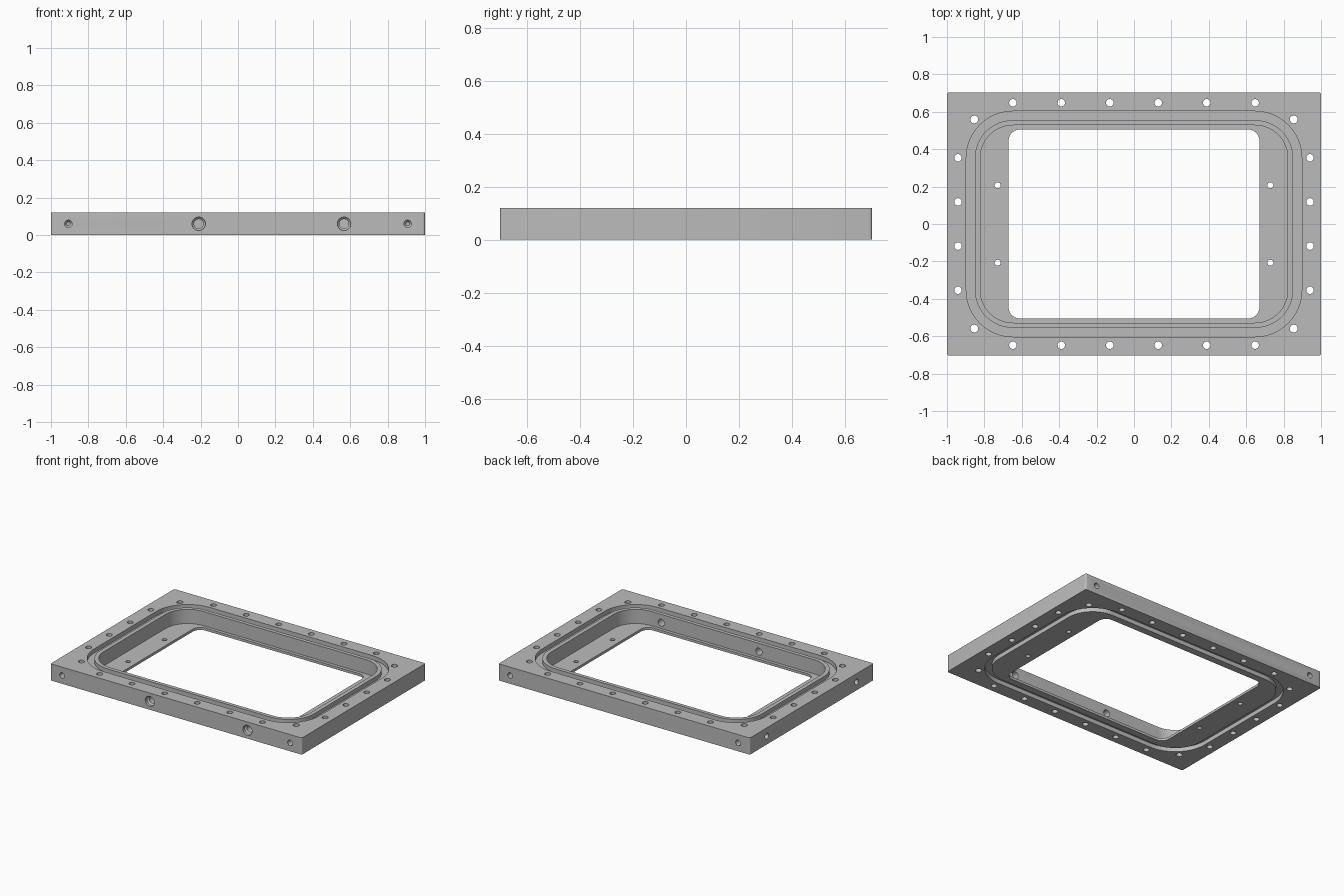
import bpy, bmesh, math
from mathutils import Vector

cube = bpy.data.objects.get("Cube")
if cube:
    bpy.data.objects.remove(cube, do_unlink=True)

HEIGHT = 0.12
metal = bpy.data.materials.new("grey_metal")
metal.use_nodes = True
grey = (0.5, 0.5, 0.5, 1)
metal.diffuse_color = grey
metal.node_tree.nodes["Principled BSDF"].inputs["Base Color"].default_value = grey


def rounded_loop(hx, hy, r, z, steps=16):
    """Rounded rectangle outline at height z."""
    points = []
    for i, (sx, sy) in enumerate([(1, 1), (-1, 1), (-1, -1), (1, -1)]):
        for k in range(steps + 1):
            a = (i + k / steps) * math.pi / 2
            points.append(Vector((sx * (hx - r) + r * math.cos(a),
                                  sy * (hy - r) + r * math.sin(a), z)))
    return points


def loft(bm, loops, cyclic=False):
    """Skin a row of outlines; cap the ends, or close it into a ring."""
    rings = [[bm.verts.new(p) for p in loop] for loop in loops]
    pairs = list(zip(rings, rings[1:]))
    if cyclic:
        pairs.append((rings[-1], rings[0]))
    else:
        bm.faces.new(rings[0])
        bm.faces.new(rings[-1])
    for a, b in pairs:
        n = len(a)
        for i in range(n):
            j = (i + 1) % n
            bm.faces.new((a[i], a[j], b[j], b[i]))


def drill(bm, start, direction, stations, sides=24):
    """Round cutter given as (depth, radius) stations along a direction."""
    d = Vector(direction)
    u = d.orthogonal().normalized()
    v = d.cross(u)
    loft(bm, [[Vector(start) + d * depth
               + radius * (u * math.cos(t) + v * math.sin(t))
               for t in (math.tau * k / sides for k in range(sides))]
              for depth, radius in stations])


def make_object(name, bm):
    bmesh.ops.recalc_face_normals(bm, faces=bm.faces)
    mesh = bpy.data.meshes.new(name)
    bm.to_mesh(mesh)
    bm.free()
    mesh.materials.append(metal)
    obj = bpy.data.objects.new(name, mesh)
    bpy.context.collection.objects.link(obj)
    return obj


def prism(bm, hx, hy, r, z0, z1, steps=16):
    loft(bm, [rounded_loop(hx, hy, r, z, steps) for z in (z0, z1)])


# Solid block with slightly eased corners
bm = bmesh.new()
prism(bm, 1, 0.703, 0.012, 0, HEIGHT, 4)
frame = make_object("flange_frame", bm)
cutters = []

# Deep pocket, leaving a thin floor
bm = bmesh.new()
prism(bm, 0.822, 0.528, 0.175, 0.018, 0.2)
cutters.append(make_object("pocket_cutter", bm))

# Window through the floor
bm = bmesh.new()
prism(bm, 0.671, 0.505, 0.06, -0.1, 0.1)
cutters.append(make_object("window_cutter", bm))

# Seal grooves on the top and bottom
bm = bmesh.new()
for z0, z1 in ((-0.05, 0.03), (HEIGHT - 0.03, HEIGHT + 0.05)):
    outer, inner = (0.897, 0.603, 0.25), (0.851, 0.555, 0.203)
    loft(bm, [rounded_loop(*outer, z0), rounded_loop(*outer, z1),
              rounded_loop(*inner, z1), rounded_loop(*inner, z0)], cyclic=True)
cutters.append(make_object("groove_cutter", bm))

# Vertical bolt holes round the rim and in the floor ledges
bm = bmesh.new()
spots = []
for s in (-1, 1):
    spots += [(0.259 * (k - 2.5), s * 0.648, 0.02) for k in range(6)]
    spots += [(s * 0.941, 0.236 * (k - 1.5), 0.02) for k in range(4)]
    for t in (-1, 1):
        spots += [(s * 0.854, t * 0.559, 0.021), (s * 0.729, t * 0.207, 0.016)]
for x, y, r in spots:
    drill(bm, (x, y, -0.1), (0, 0, 1), [(0, r), (0.4, r)])
cutters.append(make_object("bolt_hole_cutter", bm))

# Blind side holes and the two ports through the front wall
bm = bmesh.new()
mid = HEIGHT / 2
blind = [(-0.05, 0.02), (0.05, 0.02), (0.065, 0.01)]
for s in (-1, 1):
    drill(bm, (s * 0.907, -0.703, mid), (0, 1, 0), blind)
    drill(bm, (s * 0.907, 0.703, mid), (0, -1, 0), blind)
    drill(bm, (-1, s * 0.51, mid), (1, 0, 0), blind)
for x in (-0.21, 0.567):
    drill(bm, (x, -0.703, mid), (0, 1, 0),
          [(-0.05, 0.036), (0.02, 0.036), (0.03, 0.025), (0.22, 0.025)])
cutters.append(make_object("side_hole_cutter", bm))

# Cut everything, then discard the cutters
for cutter in cutters:
    cutter.hide_render = True
    mod = frame.modifiers.new(cutter.name, "BOOLEAN")
    mod.operation = "DIFFERENCE"
    mod.solver = "EXACT"
    mod.object = cutter
bpy.context.view_layer.update()
result = bpy.data.meshes.new_from_object(
    frame.evaluated_get(bpy.context.evaluated_depsgraph_get()))
frame.modifiers.clear()
frame.data = result
for cutter in cutters:
    bpy.data.objects.remove(cutter, do_unlink=True)

# Smooth the rounded walls and keep the edges crisp
bpy.ops.object.select_all(action="DESELECT")
frame.select_set(True)
bpy.context.view_layer.objects.active = frame
bpy.ops.object.shade_smooth_by_angle(angle=math.radians(30))
